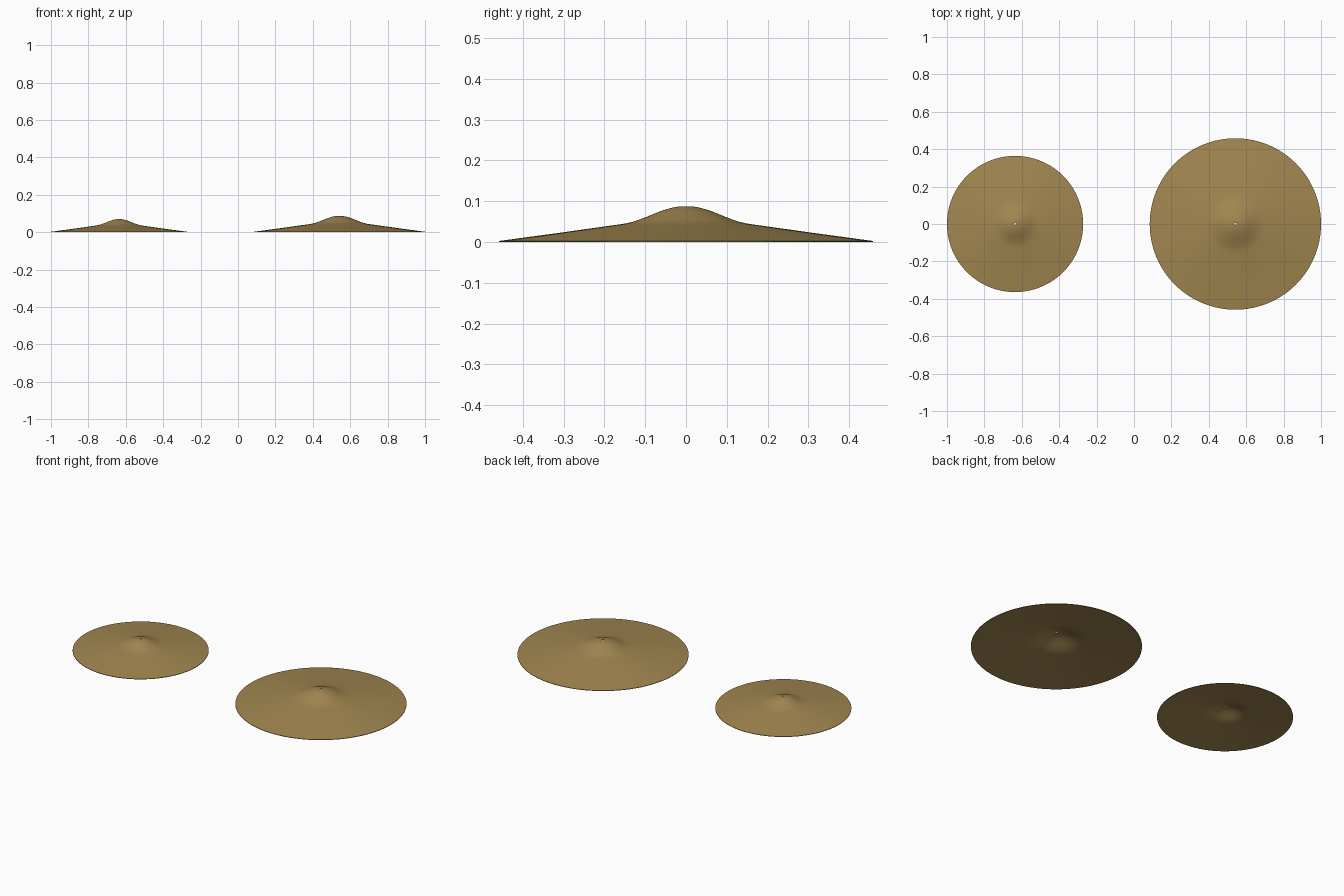
import bpy, bmesh, math

if "Cube" in bpy.data.objects:
    bpy.data.objects.remove(bpy.data.objects["Cube"])

SEGMENTS = 128
THICKNESS = 0.0025

# Upper profile of the larger cymbal: (radius, height), hole to rim
PROFILE = [(0.006, 0.0875), (0.018, 0.0868), (0.035, 0.0838), (0.055, 0.0780),
           (0.075, 0.0705), (0.095, 0.0622), (0.115, 0.0545), (0.132, 0.0490),
           (0.148, 0.0453), (0.170, 0.0421), (0.210, 0.0365), (0.260, 0.0295),
           (0.320, 0.0210), (0.380, 0.0130), (0.430, 0.0062), (0.458, 0.0025)]

bronze = bpy.data.materials.new("bronze")
bronze.diffuse_color = (0.36, 0.24, 0.08, 1)
bronze.use_nodes = True
bronze.node_tree.nodes["Principled BSDF"].inputs["Base Color"].default_value = bronze.diffuse_color


def cymbal(name, x, radius):
    s = radius / PROFILE[-1][0]
    upper = [(r * s, (z - THICKNESS) * s + THICKNESS) for r, z in PROFILE]
    loop = upper + [(r, z - THICKNESS) for r, z in reversed(upper)]
    bm = bmesh.new()
    rings = []
    for r, z in loop:
        rings.append([bm.verts.new((r * math.cos(2 * math.pi * i / SEGMENTS),
                                    r * math.sin(2 * math.pi * i / SEGMENTS), z))
                      for i in range(SEGMENTS)])
    # Closed ring of quads: top, rim, underside and centre hole
    for k, a in enumerate(rings):
        b = rings[(k + 1) % len(rings)]
        for i in range(SEGMENTS):
            j = (i + 1) % SEGMENTS
            bm.faces.new((a[i], b[i], b[j], a[j]))
    bmesh.ops.recalc_face_normals(bm, faces=bm.faces)
    mesh = bpy.data.meshes.new(name)
    bm.to_mesh(mesh)
    bm.free()
    mesh.materials.append(bronze)
    ob = bpy.data.objects.new(name, mesh)
    ob.location.x = x
    bpy.context.collection.objects.link(ob)
    bpy.ops.object.select_all(action='DESELECT')
    ob.select_set(True)
    bpy.context.view_layer.objects.active = ob
    bpy.ops.object.shade_smooth_by_angle(angle=math.radians(35))


cymbal("crash_cymbal", -0.636, 0.364)
cymbal("ride_cymbal", 0.542, 0.458)
